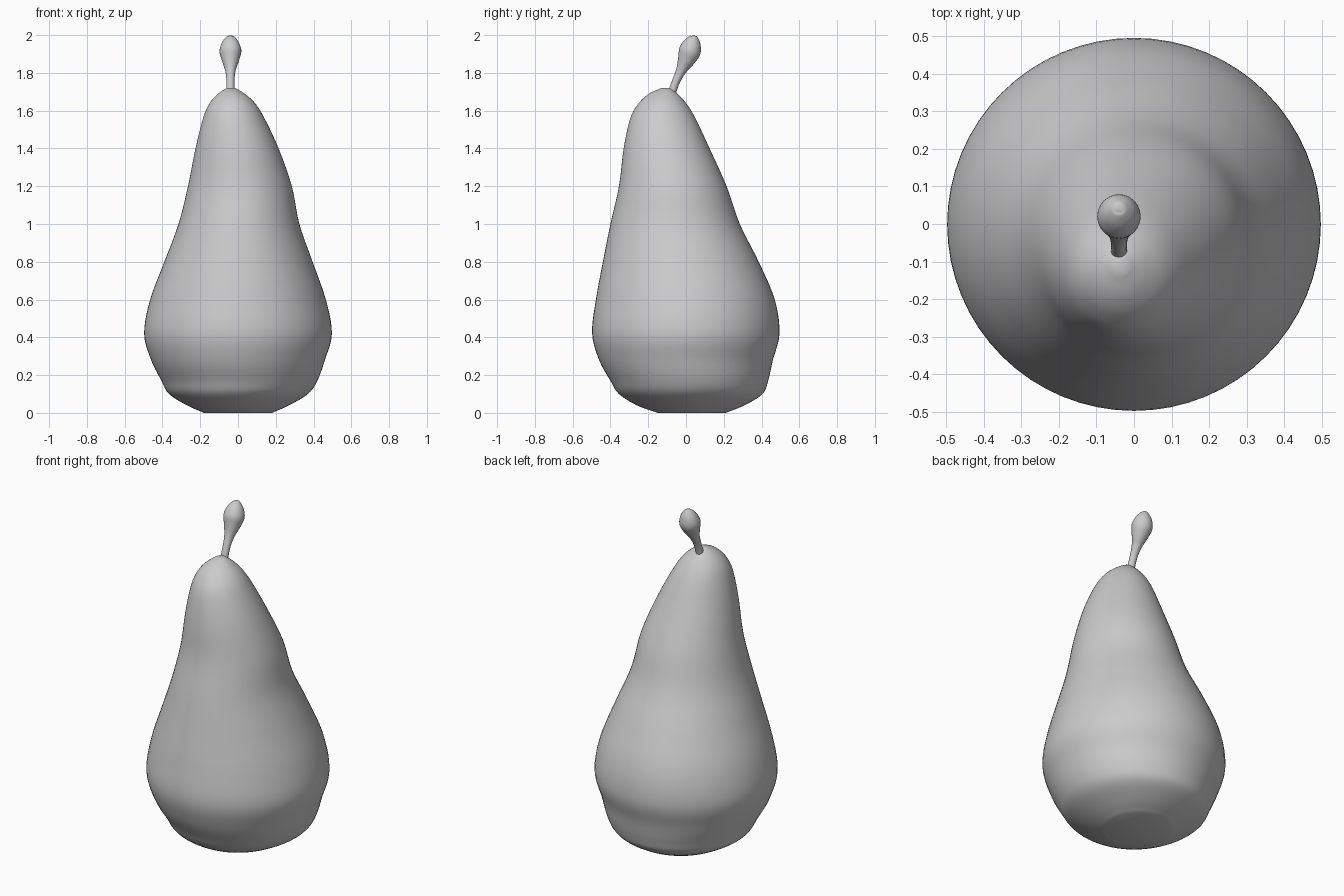
import bpy, bmesh, math
from mathutils import Vector

default_cube = bpy.data.objects.get("Cube")
if default_cube:
    bpy.data.objects.remove(default_cube, do_unlink=True)


def make_material(name, color):
    mat = bpy.data.materials.new(name)
    mat.use_nodes = True
    mat.diffuse_color = color
    mat.node_tree.nodes["Principled BSDF"].inputs["Base Color"].default_value = color
    return mat


def smooth_rows(rows, steps):
    """Pass a Catmull-Rom curve through rows of measurements."""
    pts = [Vector(r) for r in rows]
    out = []
    for i in range(len(pts) - 1):
        b, c = pts[i], pts[i + 1]
        a = pts[i - 1] if i else b * 2 - c
        d = pts[i + 2] if i + 2 < len(pts) else c * 2 - b
        for s in range(steps):
            t = s / steps
            out.append(0.5 * (2 * b + (c - a) * t + (2 * a - 5 * b + 4 * c - d) * t ** 2
                              + (3 * b - a - 3 * c + d) * t ** 3))
    return out + [pts[-1]]


def loft(name, rings, mat):
    """Skin closed rings of points and cap both ends."""
    bm = bmesh.new()
    loops = [[bm.verts.new(p) for p in ring] for ring in rings]
    n = len(loops[0])
    for low, high in zip(loops, loops[1:]):
        for i in range(n):
            j = (i + 1) % n
            bm.faces.new((low[i], low[j], high[j], high[i]))
    bm.faces.new(loops[0][::-1])
    bm.faces.new(loops[-1])
    bmesh.ops.recalc_face_normals(bm, faces=bm.faces[:])
    mesh = bpy.data.meshes.new(name)
    bm.to_mesh(mesh)
    bm.free()
    mesh.materials.append(mat)
    obj = bpy.data.objects.new(name, mesh)
    bpy.context.collection.objects.link(obj)
    bpy.ops.object.select_all(action="DESELECT")
    obj.select_set(True)
    bpy.context.view_layer.objects.active = obj
    bpy.ops.object.shade_smooth_by_angle(angle=math.radians(40))
    return obj


def circle(count):
    return [(math.cos(a), math.sin(a)) for a in (math.tau * i / count for i in range(count))]


grey = make_material("plain grey", (0.6, 0.6, 0.6, 1))

# Fruit body: height, right edge, left edge, front edge, back edge
body_rows = [
    (0, -.18, .18, -.15, .21), (.04, -.27, .27, -.26, .31), (.1, -.365, .37, -.355, .405),
    (.17, -.405, .42, -.4, .435), (.28, -.46, .46, -.46, .46), (.42, -.497, .497, -.497, .495),
    (.6, -.465, .465, -.477, .47), (.8, -.39, .395, -.44, .385), (1, -.315, .325, -.4, .285),
    (1.2, -.265, .285, -.355, .215), (1.4, -.225, .215, -.33, .125), (1.56, -.185, .14, -.295, .05),
    (1.64, -.15, .09, -.25, 0), (1.69, -.105, .035, -.195, -.045), (1.72, -.06, -.015, -.13, -.085),
]
body_rings = []
for z, x0, x1, y0, y1 in smooth_rows(body_rows, 5):
    body_rings.append([((x0 + x1) / 2 + c * (x1 - x0) / 2, (y0 + y1) / 2 + s * (y1 - y0) / 2, z)
                       for c, s in circle(64)])
loft("pear_body", body_rings, grey)

# Stem leaning backwards: depth, height, radius
stem_rows = [
    (-.08, 1.68, .022), (-.055, 1.75, .021), (-.027, 1.81, .027), (0, 1.865, .045),
    (.02, 1.915, .058), (.034, 1.96, .045), (.042, 1.99, .022), (.043, 1.997, .009),
]
path = smooth_rows(stem_rows, 4)
stem_rings = []
for i, (y, z, r) in enumerate(path):
    step = path[min(i + 1, len(path) - 1)] - path[max(i - 1, 0)]
    tangent = Vector((0, step.x, step.y)).normalized()
    side = Vector((1, 0, 0))
    across = tangent.cross(side)
    stem_rings.append([Vector((-.04, y, z)) + (side * c + across * s) * r for c, s in circle(24)])
loft("stem", stem_rings, grey)
